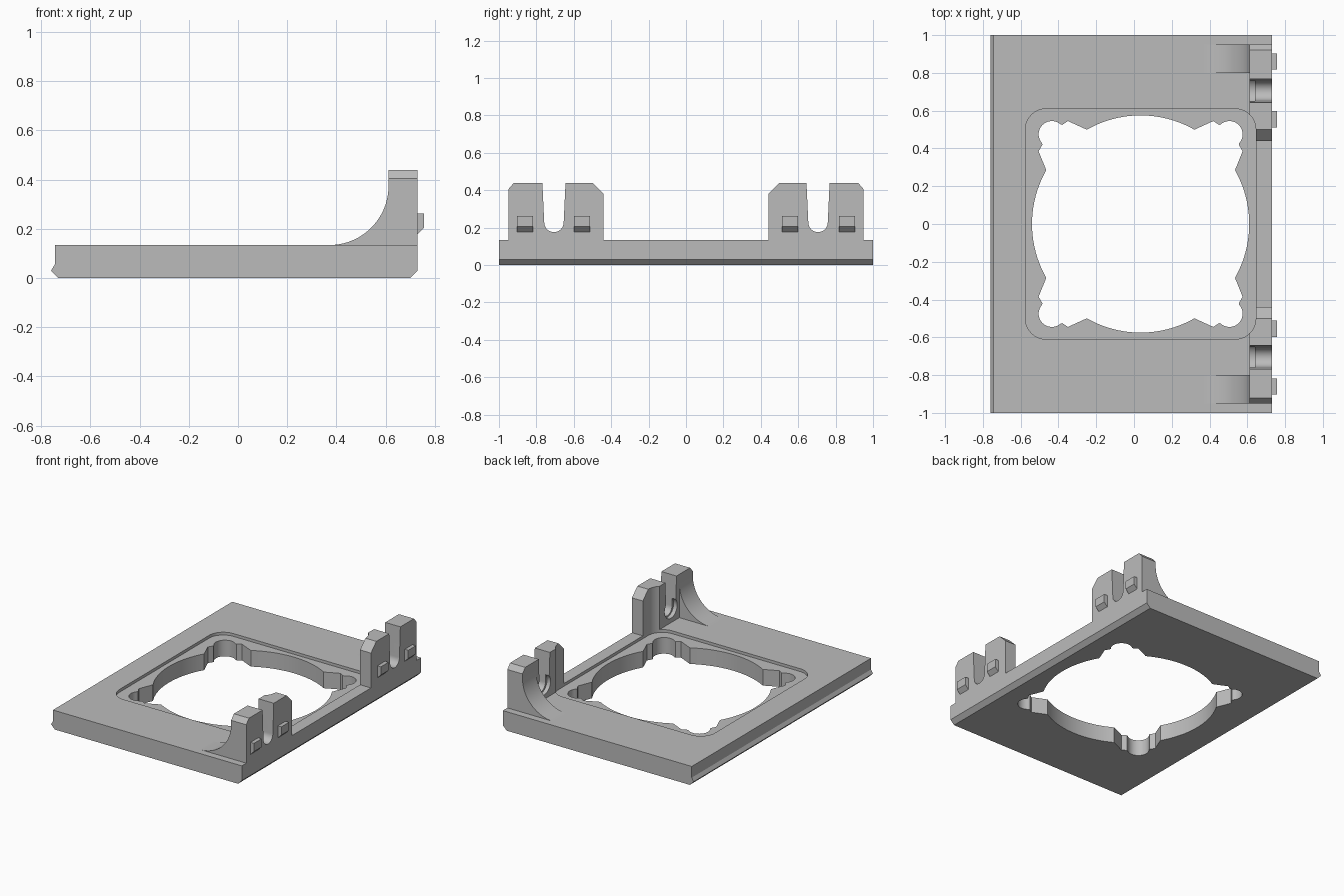
import bpy, bmesh
from math import cos, sin, radians

old = bpy.data.objects.get("Cube")
if old:
    bpy.data.objects.remove(old, do_unlink=True)

grey = bpy.data.materials.new("plain grey")
grey.use_nodes = True
COLOUR = (0.5, 0.5, 0.5, 1)
grey.diffuse_color = COLOUR
grey.node_tree.nodes["Principled BSDF"].inputs["Base Color"].default_value = COLOUR

TOP = 0.134      # upper surface of the plate
HOLE_X = 0.035   # centre of the opening


def arc(cx, cy, r, a0, a1, n=12):
    angles = [radians(a0 + (a1 - a0) * i / n) for i in range(n + 1)]
    return [(cx + r * cos(a), cy + r * sin(a)) for a in angles]


def prism(name, pts, axis, lo, hi):
    """Extrude a closed outline along one axis."""
    place = {"x": lambda u, v, t: (t, u, v),
             "y": lambda u, v, t: (u, t, v),
             "z": lambda u, v, t: (u, v, t)}[axis]
    bm = bmesh.new()
    face = bm.faces.new([bm.verts.new(place(u, v, lo)) for u, v in pts])
    ext = bmesh.ops.extrude_face_region(bm, geom=[face])
    moved = [g for g in ext["geom"] if isinstance(g, bmesh.types.BMVert)]
    bmesh.ops.translate(bm, verts=moved, vec=place(0, 0, hi - lo))
    bmesh.ops.recalc_face_normals(bm, faces=bm.faces)
    me = bpy.data.meshes.new(name)
    bm.to_mesh(me)
    bm.free()
    me.materials.append(grey)
    ob = bpy.data.objects.new(name, me)
    bpy.context.collection.objects.link(ob)
    return ob


def activate(ob):
    bpy.ops.object.select_all(action="DESELECT")
    ob.select_set(True)
    bpy.context.view_layer.objects.active = ob


def cut(ob, cutter):
    cutter.hide_render = True
    mod = ob.modifiers.new("cut", "BOOLEAN")
    mod.operation = "DIFFERENCE"
    mod.solver = "EXACT"
    mod.object = cutter
    activate(ob)
    bpy.ops.object.modifier_apply(modifier=mod.name)


def smooth(ob):
    activate(ob)
    bpy.ops.object.shade_smooth_by_angle(angle=radians(25))


def four_way(quarter):
    """Mirror a first-quadrant outline into all four quadrants."""
    pts = []
    for sx, sy in ((1, 1), (-1, 1), (-1, -1), (1, -1)):
        part = [(HOLE_X + sx * x, sy * y) for x, y in quarter]
        if sx * sy < 0:
            part.reverse()
        for p in part:
            if not pts or abs(p[0] - pts[-1][0]) + abs(p[1] - pts[-1][1]) > 1e-5:
                pts.append(p)
    if abs(pts[0][0] - pts[-1][0]) + abs(pts[0][1] - pts[-1][1]) < 1e-5:
        pts.pop()
    return pts


# Base plate with its edge ridge and bevel
plate = prism("base_plate",
              [(-0.73, 0), (0.70, 0), (0.73, 0.03), (0.73, TOP),
               (-0.745, TOP), (-0.745, 0.055), (-0.76, 0.03)], "y", -1, 1)

# Round opening with a lobe at each corner
quarter = (arc(0, 0, 0.575, 0, 29.7, 10) + [(0.54, 0.385), (0.52, 0.42)]
           + arc(0.47, 0.475, 0.07, -42, 132, 18)
           + [(0.415, 0.525), (0.385, 0.545)] + arc(0, 0, 0.575, 60.3, 90, 10))
opening = prism("opening_cutter", four_way(quarter), "z", -0.1, 0.3)

# Shallow rounded-square recess, which also trims the tabs
recess = prism("recess_cutter", four_way(arc(0.5, 0.5, 0.11, 0, 90)),
               "z", TOP - 0.02, 0.6)
cut(plate, recess)
cut(plate, opening)
smooth(plate)

# Slotted tabs, their curved braces and catches
SLOT = 0.706
for s, side in ((1, "back"), (-1, "front")):
    def flip(pts):
        return [(s * y, z) for y, z in pts]

    outline = ([(0.44, TOP), (0.44, 0.38), (0.50, 0.44), (SLOT - 0.062, 0.44)]
               + arc(SLOT, 0.228, 0.052, 180, 360, 20)
               + [(SLOT + 0.062, 0.44), (0.92, 0.44), (0.95, 0.405), (0.95, TOP)])
    tab = prism(side + "_tab", flip(outline), "x", 0.612, 0.73)
    bore = prism(side + "_bore_cutter",
                 flip(arc(SLOT, 0.235, 0.07, 0, 345, 23)), "x", 0.55, 0.64)
    cut(tab, bore)
    cut(tab, recess)
    smooth(tab)
    bpy.data.objects.remove(bore, do_unlink=True)

    lo, hi = sorted((s * 0.80, s * 0.95))
    brace = prism(side + "_brace",
                  [(0.612, TOP)] + arc(0.372, 0.374, 0.24, 0, -90, 24), "y", lo, hi)
    smooth(brace)

    for label, y in (("inner", 0.555), ("outer", 0.86)):
        prism(f"{side}_{label}_catch",
              [(0.73, 0.178), (0.757, 0.205), (0.757, 0.263), (0.73, 0.263)],
              "y", s * y - 0.043, s * y + 0.043)

for helper in (opening, recess):
    bpy.data.objects.remove(helper, do_unlink=True)
